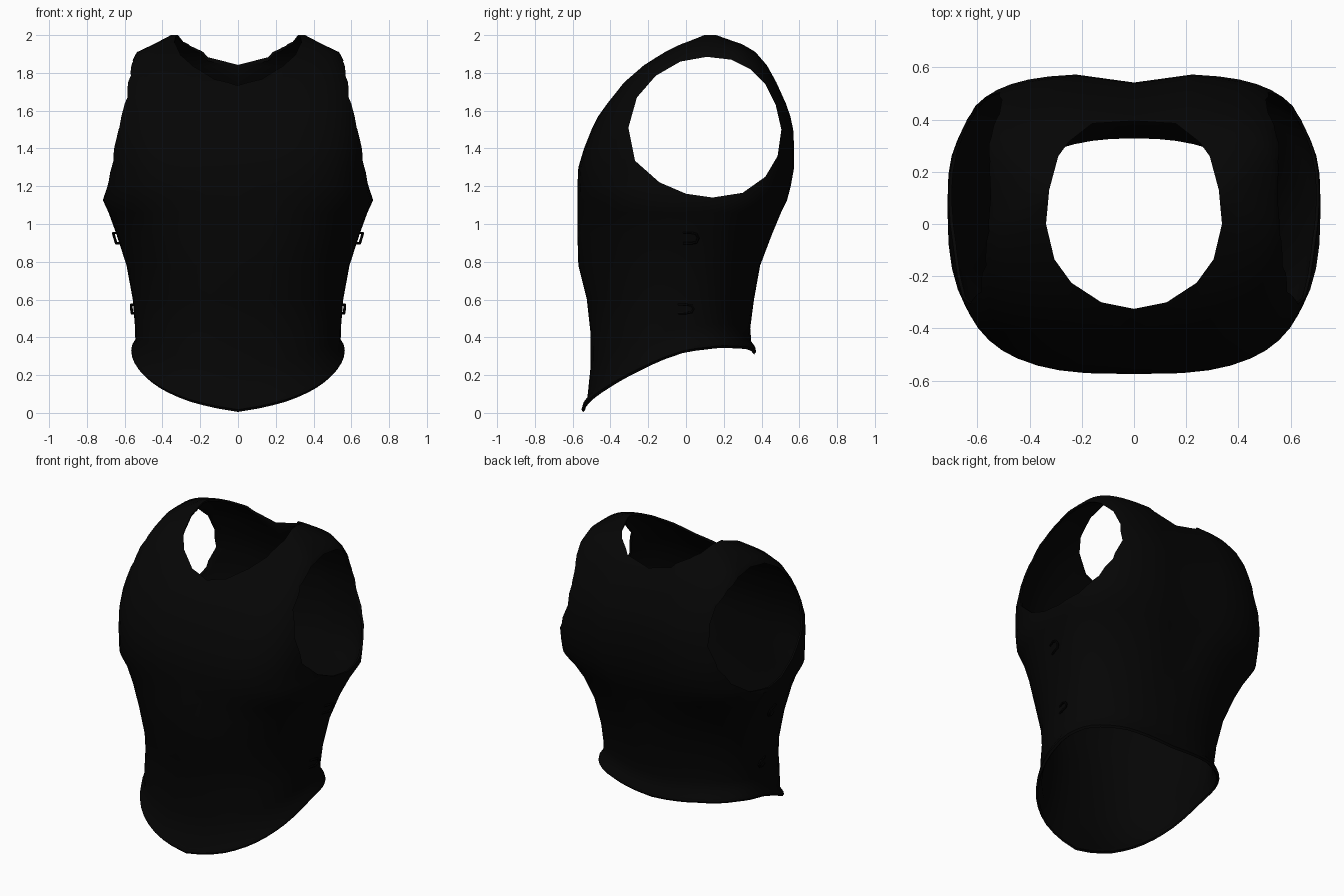
import bpy, bmesh, math

if "Cube" in bpy.data.objects:
    bpy.data.objects.remove(bpy.data.objects["Cube"])

black = bpy.data.materials.new("black")
black.diffuse_color = (0.0016, 0.0016, 0.0016, 1)
black.use_nodes = True
black.node_tree.nodes["Principled BSDF"].inputs["Base Color"].default_value = black.diffuse_color

# Body sections: z, half width, front y, back y, widest y, squareness
SECTIONS = [
    (0.00, .535, -.53, .345, -.02, 2.5), (0.20, .535, -.505, .345, -.02, 2.5),
    (0.35, .54, -.505, .345, -.02, 2.45), (0.45, .545, -.505, .34, -.02, 2.25),
    (0.60, .557, -.525, .36, 0, 2.2), (0.78, .59, -.57, .40, .02, 2.2),
    (0.95, .645, -.575, .47, .04, 2.3), (1.06, .685, -.575, .515, .06, 2.5),
    (1.125, .715, -.575, .54, .07, 2.75), (1.20, .695, -.575, .557, .07, 3.05),
    (1.30, .69, -.57, .575, .07, 3.2), (1.40, .69, -.54, .575, .07, 3.4),
    (1.50, .685, -.50, .57, .07, 3.4), (1.57, .67, -.465, .555, .075, 3.5),
    (1.64, .655, -.42, .53, .08, 3.6),
    (1.75, .62, -.335, .48, .09, 3.8), (1.84, .575, -.23, .43, .11, 4.0),
    (1.91, .535, -.12, .37, .12, 4.0), (1.955, .44, -.04, .30, .12, 3.5),
    (2.0, .355, .08, .18, .12, 3.0)]
# Hem height by degrees away from the front centre
HEM = [(0, .005), (21, .055), (34, .095), (46, .137), (52, .16), (68, .222),
       (83, .285), (92, .325), (117, .345), (150, .338), (180, .31)]
COLUMNS = 48


def lerp_table(table, v):
    if v <= table[0][0]:
        return table[0][1:]
    for a, b in zip(table, table[1:]):
        if v <= b[0]:
            t = (v - a[0]) / (b[0] - a[0])
            return [p + (q - p) * t for p, q in zip(a[1:], b[1:])]
    return table[-1][1:]


def body_point(angle, z, flare=0.0):
    w, front, back, mid, n = lerp_table(SECTIONS, z)
    c, s = math.cos(angle), math.sin(angle)
    if s > 0:  # squarer shoulder blades
        n += 0.5 * max(0, 1 - abs(z - 1.25) / .25)
    x = math.copysign(abs(c) ** (2 / n), c) * w
    depth = back - mid if s > 0 else mid - front
    y = mid + math.copysign(abs(s) ** (2 / n), s) * depth
    if s > 0 and z > 0.7:  # spine groove
        y -= 0.033 * min(1, (z - 0.7) / 0.3) * max(0, 1 - abs(x) / .2)
    if s < 0 and z > 1.6:  # dipped front neckline
        y += 0.025 * min(1, (z - 1.6) / 0.12) * max(0, 1 - abs(x) / .3)
    return (x + flare * c, y + flare * s, z)


def activate(ob):
    bpy.ops.object.select_all(action='DESELECT')
    ob.select_set(True)
    bpy.context.view_layer.objects.active = ob


def new_object(name, bm):
    me = bpy.data.meshes.new(name)
    bm.to_mesh(me)
    bm.free()
    ob = bpy.data.objects.new(name, me)
    bpy.context.collection.objects.link(ob)
    me.materials.append(black)
    return ob


def prism(name, base, offset):
    bm = bmesh.new()
    a = [bm.verts.new(p) for p in base]
    b = [bm.verts.new([u + v for u, v in zip(p, offset)]) for p in base]
    bm.faces.new(a)
    bm.faces.new(b[::-1])
    for i in range(len(a)):
        j = (i + 1) % len(a)
        bm.faces.new((a[i], b[i], b[j], a[j]))
    bmesh.ops.recalc_face_normals(bm, faces=bm.faces)
    ob = new_object(name, bm)
    ob.hide_render = True
    return ob


# Torso shell: rolled hem rows, waist rows, then level rings
bm = bmesh.new()
angles = [2 * math.pi * i / COLUMNS for i in range(COLUMNS)]
hems = [lerp_table(HEM, math.degrees(math.acos(max(-1, min(1, -math.sin(a))))))[0]
        for a in angles]
rows = []
for rise, flare in ((0, .016), (.012, .026), (.035, .022), (.065, .002)):
    rows.append([body_point(a, h + rise, flare) for a, h in zip(angles, hems)])
for t in (.33, .66):
    rows.append([body_point(a, h + .065 + (.535 - h) * t) for a, h in zip(angles, hems)])
for sec in SECTIONS[4:]:
    rows.append([body_point(a, sec[0]) for a in angles])
grid = [[bm.verts.new(p) for p in row] for row in rows]
for lo, hi in zip(grid, grid[1:]):
    for i in range(COLUMNS):
        j = (i + 1) % COLUMNS
        bm.faces.new((lo[i], lo[j], hi[j], hi[i]))
bm.faces.new(grid[-1])
torso = new_object("torso_armour", bm)

# Neck and arm openings
half_neck = [(0, -.325), (.125, -.30), (.24, -.225), (.305, -.135), (.337, 0),
             (.325, .13), (.29, .26), (.25, .315), (.16, .385), (0, .395)]
neck = half_neck + [(-x, y) for x, y in half_neck[-2:0:-1]]
arm = [(.14, 1.14), (.30, 1.165), (.42, 1.25), (.485, 1.36), (.505, 1.5), (.475, 1.63),
       (.42, 1.74), (.34, 1.82), (.24, 1.87), (.11, 1.885), (-.03, 1.86), (-.16, 1.785),
       (-.26, 1.67), (-.305, 1.51), (-.27, 1.335), (-.14, 1.22), (0, 1.16)]
cutters = [prism("neck_cutter", [(x, y, 1.55) for x, y in neck], (0, 0, .7))]
for side in (1, -1):
    cutters.append(prism("arm_cutter", [(side * .38, y, z) for y, z in arm], (side * .6, 0, 0)))

activate(torso)
shell = torso.modifiers.new("thickness", 'SOLIDIFY')
shell.thickness = 0.012
shell.offset = -1
bpy.ops.object.modifier_apply(modifier=shell.name)
for cutter in cutters:
    cut = torso.modifiers.new("opening", 'BOOLEAN')
    cut.operation = 'DIFFERENCE'
    cut.solver = 'EXACT'
    cut.object = cutter
    bpy.ops.object.modifier_apply(modifier=cut.name)
for cutter in cutters:
    bpy.data.objects.remove(cutter)
bpy.ops.object.shade_smooth_by_angle(angle=math.radians(40))

# Strap loops on both flanks
for label, x, y, z, size in (("upper", .645, .03, .925, .027), ("lower", .556, .005, .55, .022)):
    for side, tag in ((1, "right"), (-1, "left")):
        cu = bpy.data.curves.new("strap_loop", 'CURVE')
        cu.dimensions = '3D'
        cu.bevel_depth = 0.007
        cu.bevel_resolution = 1
        sp = cu.splines.new('POLY')
        pts = [(-.045, 1), (0, 1), (.025, .8), (.035, 0), (.025, -.8), (0, -1), (-.045, -1)]
        sp.points.add(len(pts) - 1)
        for p, (dy, k) in zip(sp.points, pts):
            out = .008 if dy > -.04 else -.008
            lean = k * size * (.3 if label == "upper" else .08)
            p.co = (side * (x + out + lean), y + dy, z + k * size, 1)
        ob = bpy.data.objects.new(f"{label}_strap_loop_{tag}", cu)
        bpy.context.collection.objects.link(ob)
        cu.materials.append(black)
        activate(ob)
        bpy.ops.object.convert(target='MESH')
        bpy.ops.object.shade_smooth_by_angle(angle=math.radians(50))
